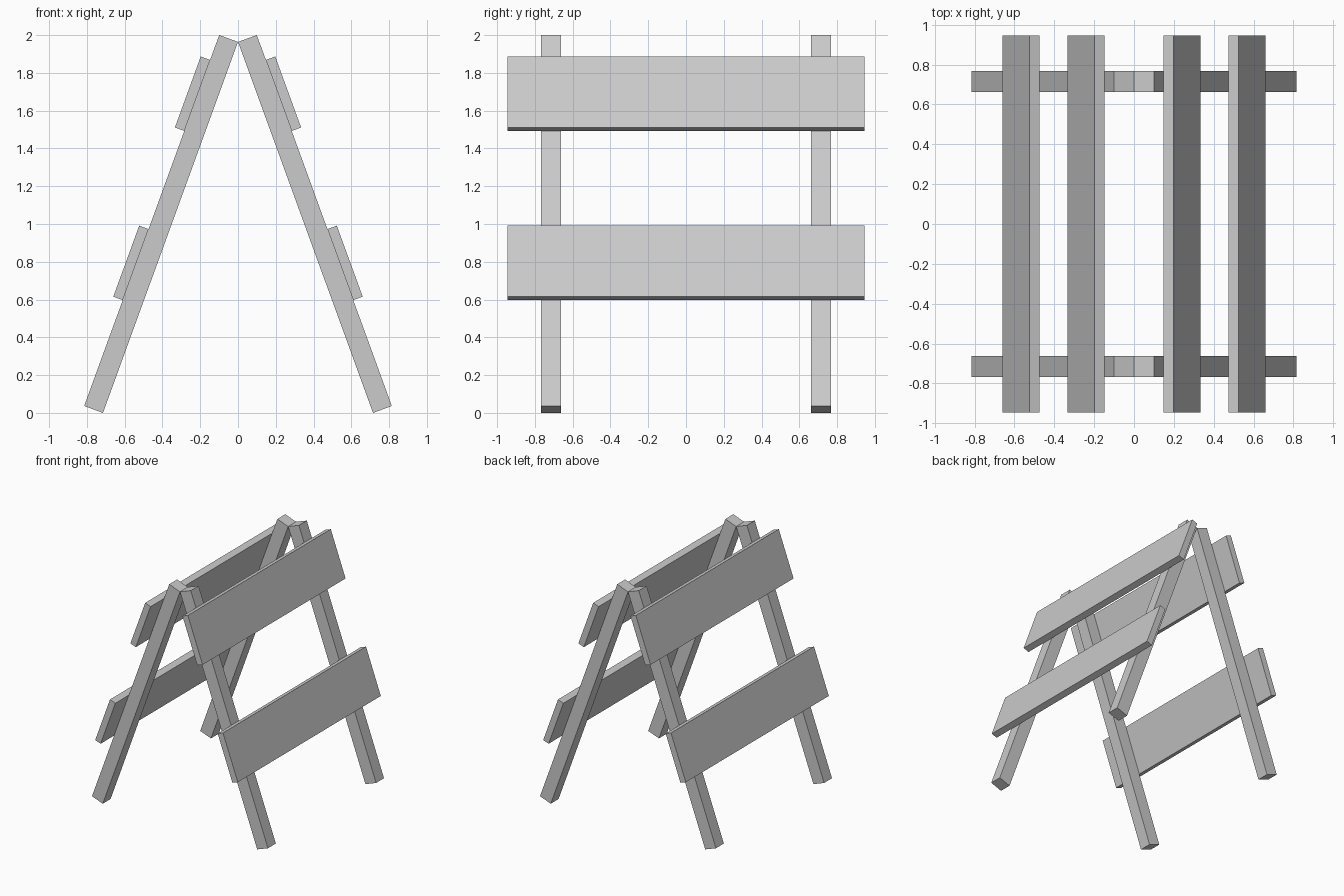
import bpy
from math import radians
from mathutils import Matrix, Vector

if "Cube" in bpy.data.objects:
    bpy.data.objects.remove(bpy.data.objects["Cube"])

TILT = radians(20)
APEX = Vector((0, 0, 1.964))   # where the two leg frames meet
LEG_W, LEG_LEN, LEG_Y = 0.106, 2.09, 0.715
PLANK_T, PLANK_H, PLANK_LEN = 0.053, 0.40, 1.89


def board(name, side, x, y, drop, size):
    """Box in a leaning frame: x outward from the inner leg face, drop down the leg."""
    frame = Matrix.Translation(APEX) @ Matrix.Rotation(-side * TILT, 4, 'Y')
    bpy.ops.mesh.primitive_cube_add(size=1)
    ob = bpy.context.object
    ob.name = name
    ob.data.transform(Matrix.Diagonal((*size, 1)))
    ob.matrix_world = frame @ Matrix.Translation((side * x, y, -drop))
    return ob


for side, label in ((1, "right"), (-1, "left")):
    # Legs
    for y, end in ((-LEG_Y, "front"), (LEG_Y, "back")):
        board(f"{label}_{end}_leg", side, LEG_W / 2, y, LEG_LEN / 2,
              (LEG_W, 0.104, LEG_LEN))
    # Planks lying on the outer leg faces
    for start, level in ((0.14, "upper"), (1.093, "lower")):
        board(f"{label}_{level}_plank", side, LEG_W + PLANK_T / 2, 0,
              start + PLANK_H / 2, (PLANK_T, PLANK_LEN, PLANK_H))
